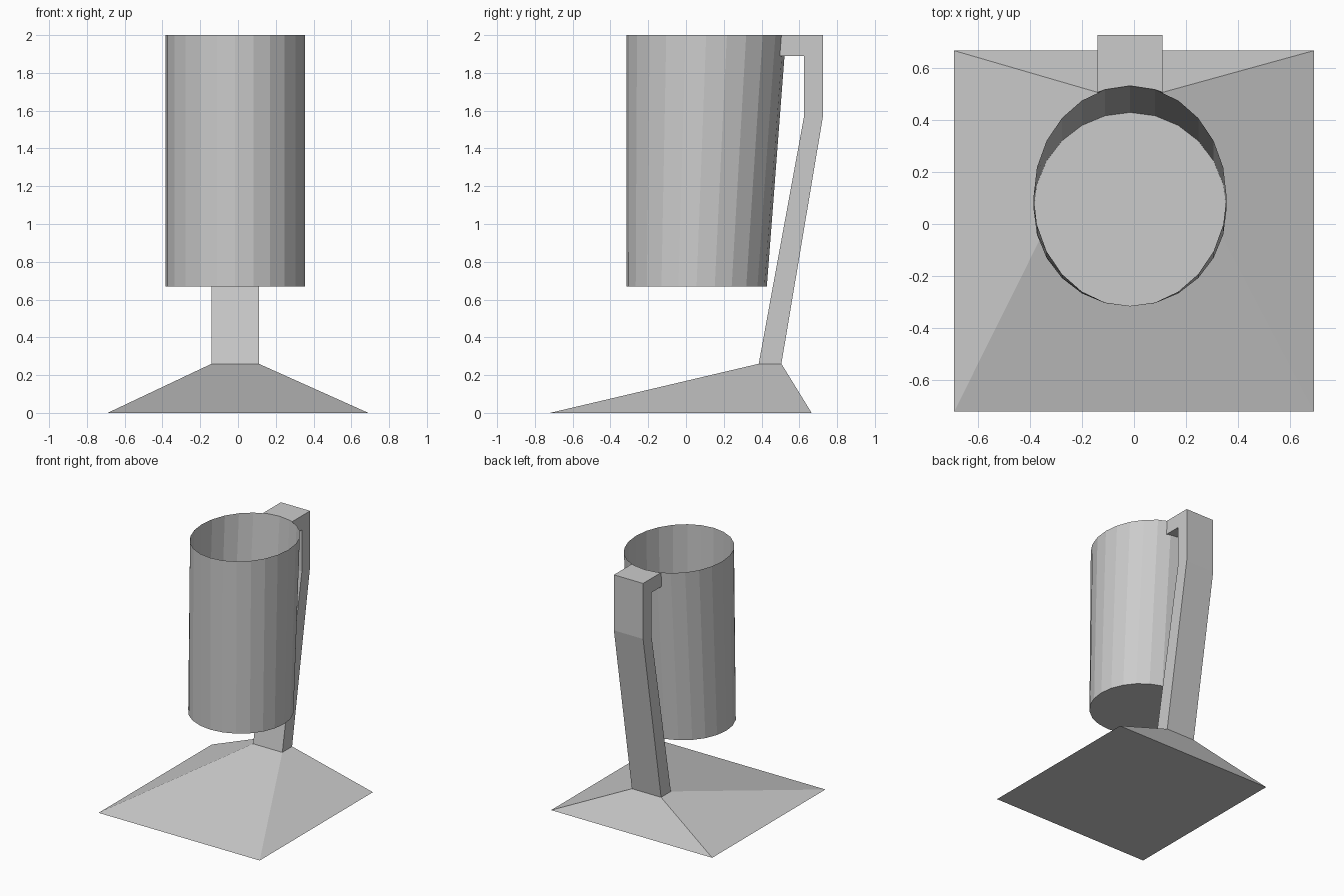
import bpy, bmesh, math

if "Cube" in bpy.data.objects:
    bpy.data.objects.remove(bpy.data.objects["Cube"])

X0, X1 = -0.14, 0.11              # width of the bar
CX, R = -0.015, 0.37              # cup centre and half width
CUP_Z0, CUP_Z1 = 0.67, 2.0


def cup_section(z):
    """Centre y and half depth of the cup, which widens backwards with height."""
    t = (z - CUP_Z0) / (CUP_Z1 - CUP_Z0)
    return 0.056 + 0.051 * t, 0.372 + 0.051 * t


def back_wall(x, z):
    cy, ry = cup_section(z)
    return cy + ry * math.sqrt(1 - ((x - CX) / R) ** 2)


def loft(name, rings, cap_start=False, cap_end=False):
    """Skin a row of closed rings, capping the chosen ends."""
    bm = bmesh.new()
    vs = [[bm.verts.new(p) for p in ring] for ring in rings]
    n = len(rings[0])
    for a, b in zip(vs, vs[1:]):
        for i in range(n):
            j = (i + 1) % n
            bm.faces.new((a[i], a[j], b[j], b[i]))
    if cap_start:
        bm.faces.new(vs[0][::-1])
    if cap_end:
        bm.faces.new(vs[-1])
    bmesh.ops.recalc_face_normals(bm, faces=bm.faces)
    mesh = bpy.data.meshes.new(name)
    bm.to_mesh(mesh)
    bm.free()
    obj = bpy.data.objects.new(name, mesh)
    bpy.context.collection.objects.link(obj)
    return obj


def rectangle(x0, x1, y0, y1, z):
    return [(x0, y0, z), (x1, y0, z), (x1, y1, z), (x0, y1, z)]


def cup_ring(z):
    cy, ry = cup_section(z)
    angles = [math.tau * i / 24 for i in range(24)]
    return [(CX + R * math.cos(a), cy + ry * math.sin(a), z) for a in angles]


def bar_profile(x):
    """Side outline of the bar; its upper end follows the cup wall."""
    outline = [(0.385, 0.26), (0.505, 0.26), (0.725, 1.57), (0.725, 2.0),
               (back_wall(x, 2.0), 2.0), (back_wall(x, 1.89), 1.89),
               (0.625, 1.89), (0.625, 1.57)]
    return [(x, y, z) for y, z in outline]


# Sloping base, open where the bar stands on it
loft("base", [rectangle(-0.69, 0.69, -0.72, 0.665, 0),
              rectangle(X0, X1, 0.385, 0.505, 0.26)], cap_start=True)

# Thin open cup with a floor
loft("cup", [cup_ring(CUP_Z0), cup_ring(CUP_Z1)], cap_start=True)

# Bent bar, sliced at the cup's facet edges so it meets the rim
step = R * math.sin(math.radians(15))
loft("support_bar", [bar_profile(x) for x in (X0, CX - step, CX, CX + step, X1)],
     cap_start=True, cap_end=True)
